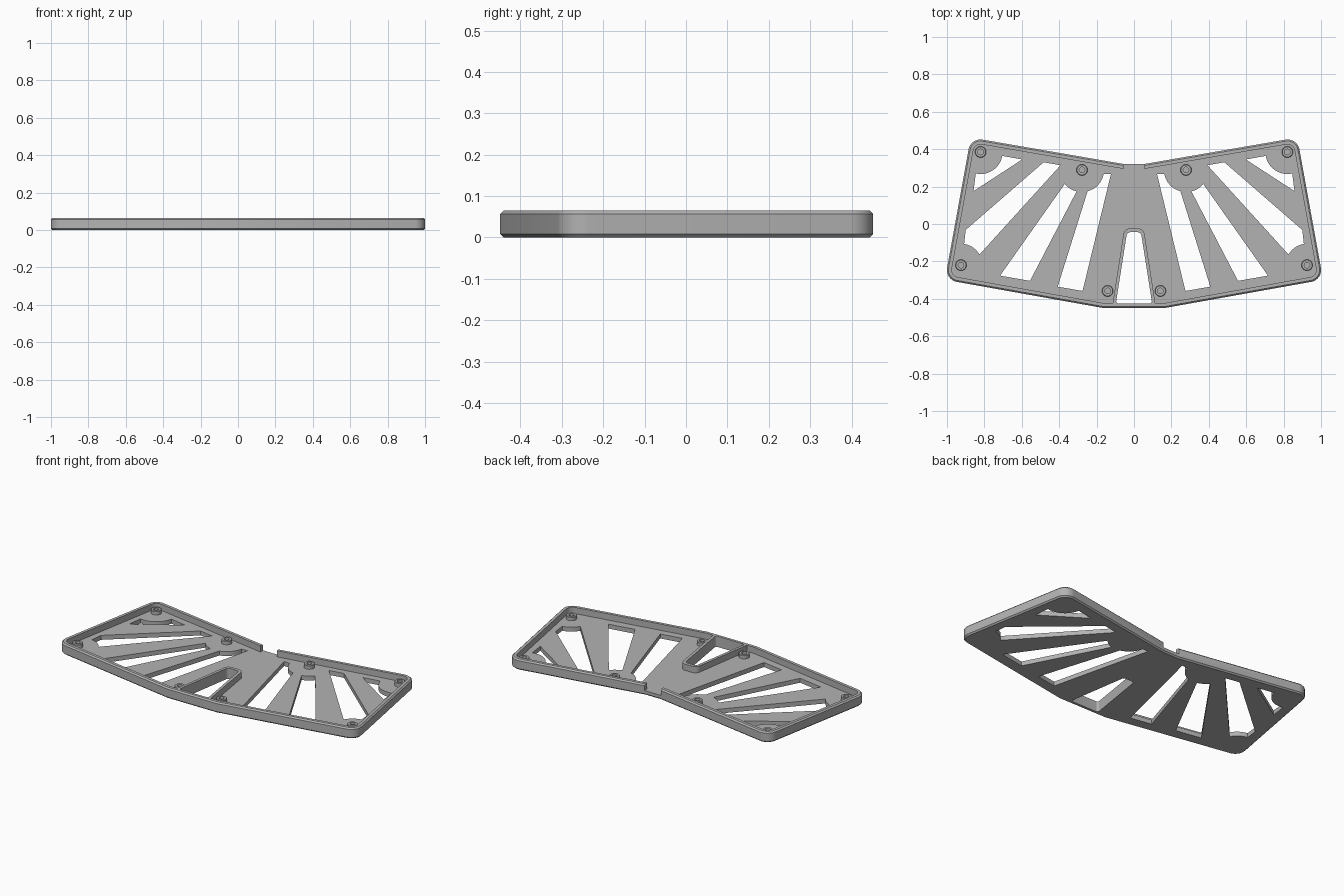
import bpy, bmesh, math
from mathutils import Vector

cube = bpy.data.objects.get("Cube")
if cube:
    bpy.data.objects.remove(cube)

HEIGHT, FLOOR, RIM, CHAMFER = 0.065, 0.027, 0.026, 0.008

grey = bpy.data.materials.new("matte_grey")
grey.use_nodes = True
grey.diffuse_color = (0.45, 0.45, 0.45, 1)
grey.node_tree.nodes["Principled BSDF"].inputs["Base Color"].default_value = (0.45, 0.45, 0.45, 1)


def rounded(corners, steps=10):
    """Corners are (x, y, radius); returns the outline with rounded corners."""
    out, n = [], len(corners)
    for i, (x, y, r) in enumerate(corners):
        p = Vector((x, y))
        if r == 0:
            out.append(p)
            continue
        a = (Vector(corners[i - 1][:2]) - p).normalized()
        b = (Vector(corners[(i + 1) % n][:2]) - p).normalized()
        half = a.angle(b) / 2
        centre = p + (a + b).normalized() * r / math.sin(half)
        out += arc(centre, p + a * r / math.tan(half), p + b * r / math.tan(half), steps)
    return out


def arc(centre, start, end, steps=10):
    """Short way round the centre from start to end."""
    c, s, e = Vector(centre), Vector(start) - Vector(centre), Vector(end) - Vector(centre)
    a0 = math.atan2(s.y, s.x)
    turn = (math.atan2(e.y, e.x) - a0 + math.pi) % math.tau - math.pi
    return [c + s.length * Vector((math.cos(a0 + turn * k / steps), math.sin(a0 + turn * k / steps)))
            for k in range(steps + 1)]


def inset(pts, d):
    """Moves a counter-clockwise outline inwards by d."""
    out = []
    for i, p in enumerate(pts):
        a, b = (p - pts[i - 1]).normalized(), (pts[(i + 1) % len(pts)] - p).normalized()
        na, nb = Vector((-a.y, a.x)), Vector((-b.y, b.x))
        out.append(p + (na + nb) * d / (1 + na.dot(nb)))
    return out


def loft(name, layers):
    """Solid through (outline, z) layers, capped at both ends."""
    bm = bmesh.new()
    rings = [[bm.verts.new((p[0], p[1], z)) for p in pts] for pts, z in layers]
    for lo, hi in zip(rings, rings[1:]):
        for i in range(len(lo)):
            bm.faces.new((lo[i - 1], lo[i], hi[i], hi[i - 1]))
    bm.faces.new(rings[0])
    bm.faces.new(rings[-1])
    bmesh.ops.recalc_face_normals(bm, faces=bm.faces)
    mesh = bpy.data.meshes.new(name)
    bm.to_mesh(mesh)
    bm.free()
    mesh.materials.append(grey)
    obj = bpy.data.objects.new(name, mesh)
    bpy.context.collection.objects.link(obj)
    return obj


def combine(target, tool, operation):
    """Applies a boolean and removes the tool."""
    mod = target.modifiers.new("cut", "BOOLEAN")
    mod.operation, mod.solver, mod.object = operation, "EXACT", tool
    bpy.context.view_layer.objects.active = target
    bpy.ops.object.modifier_apply(modifier=mod.name)
    bpy.data.objects.remove(tool)


def smooth(obj):
    bpy.ops.object.select_all(action="DESELECT")
    obj.select_set(True)
    bpy.context.view_layer.objects.active = obj
    bpy.ops.object.shade_smooth_by_angle(angle=math.radians(30))


# Winged tray body with chamfered edges
right = [(0.165, -0.449, 0), (1.011, -0.298, 0.065), (0.873, 0.462, 0.065), (0.05, 0.32, 0)]
outline = rounded(right + [(-x, y, r) for x, y, r in reversed(right)])
tray = loft("tray", [(inset(outline, CHAMFER), 0), (outline, CHAMFER),
                     (outline, HEIGHT - CHAMFER), (inset(outline, CHAMFER), HEIGHT)])

# Hollow inside the rim
pocket = inset(outline, RIM)
combine(tray, loft("pocket", [(pocket, FLOOR), (pocket, 0.1)]), "DIFFERENCE")

# Gap in the rear rim
gap = [(-0.055, 0.25), (0.055, 0.25), (0.055, 0.4), (-0.055, 0.4)]
combine(tray, loft("rim_gap", [(gap, FLOOR), (gap, 0.1)]), "DIFFERENCE")

# Walled tapered opening at the front
wall = rounded([(-0.115, -0.432, 0), (0.115, -0.432, 0), (0.052, -0.024, 0.035), (-0.052, -0.024, 0.035)])
combine(tray, loft("opening_wall", [(wall, 0.01), (wall, HEIGHT)]), "UNION")
opening = rounded([(-0.097, -0.425, 0.012), (0.097, -0.425, 0.012),
                   (0.037, -0.044, 0.02), (-0.037, -0.044, 0.02)])
combine(tray, loft("opening", [(opening, -0.1), (opening, 0.1)]), "DIFFERENCE")

# Fan of vents, each curving around the screw post beside it
rear_outer, front_outer, rear_inner, front_inner = (0.82, 0.385), (0.925, -0.22), (0.278, 0.289), (0.141, -0.358)
vents = [
    arc(rear_outer, (0.704, 0.364), (0.846, 0.27)) + [(0.858, 0.176), (0.598, 0.345)],
    arc(front_outer, (0.826, -0.163), (0.908, -0.105)) + [(0.9, -0.032), (0.483, 0.33), (0.393, 0.314)],
    arc(rear_inner, (0.37, 0.214), (0.307, 0.175)) + [(0.556, -0.304), (0.716, -0.276)],
    arc(rear_inner, (0.248, 0.175), (0.163, 0.266)) + [(0.123, 0.268), (0.275, -0.358), (0.408, -0.335)],
]
for side in (1, -1):
    for vent in vents:
        pts = [(side * p[0], p[1]) for p in vent]
        combine(tray, loft("vent", [(pts, -0.1), (pts, 0.04)]), "DIFFERENCE")
smooth(tray)


# Hollow screw posts
def circle(centre, radius, n=24):
    return [(centre[0] + radius * math.cos(math.tau * k / n),
             centre[1] + radius * math.sin(math.tau * k / n)) for k in range(n)]


for side, label in ((1, "left"), (-1, "right")):
    for spot, centre in (("rear_outer", rear_outer), ("front_outer", front_outer),
                         ("rear_inner", rear_inner), ("front_inner", front_inner)):
        c = (side * centre[0], centre[1])
        profile = [(0.03, 0.02), (0.03, 0.047), (0.027, 0.05), (0.015, 0.05), (0.015, FLOOR + 0.002)]
        smooth(loft(f"screw_post_{spot}_{label}", [(circle(c, r), z) for r, z in profile]))
